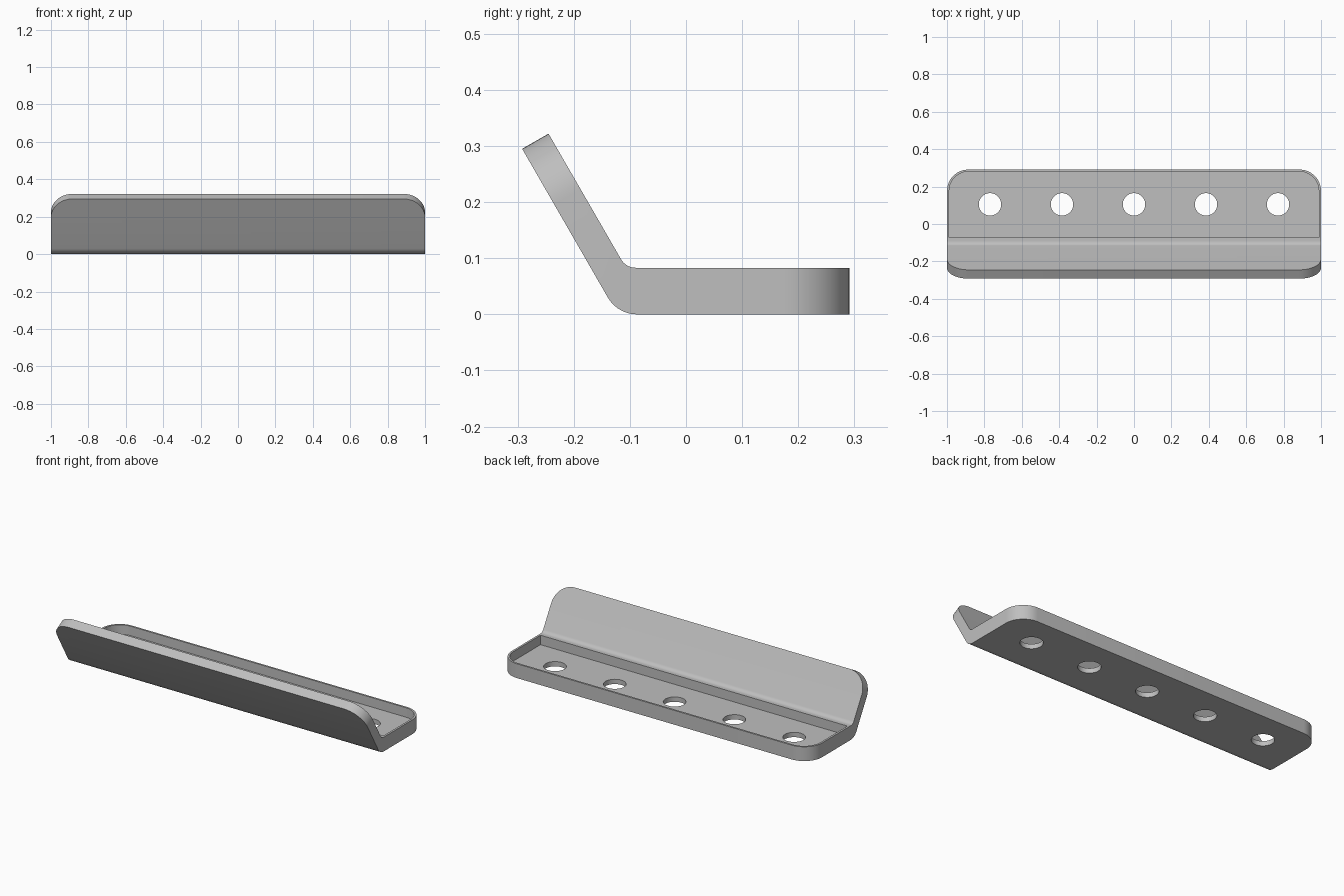
import bpy, bmesh, math
from mathutils import Vector

if "Cube" in bpy.data.objects:
    bpy.data.objects.remove(bpy.data.objects["Cube"])

steel = bpy.data.materials.new("steel grey")
steel.diffuse_color = (0.52, 0.52, 0.52, 1)
steel.use_nodes = True
steel.node_tree.nodes["Principled BSDF"].inputs["Base Color"].default_value = steel.diffuse_color


def fillet(corner, a, b, r, n=10):
    """Arc points rounding a 2D corner between directions a and b."""
    a, b = a.normalized(), b.normalized()
    half = a.angle(b) / 2
    centre = corner + (a + b).normalized() * r / math.sin(half)
    p = corner + a * r / math.tan(half) - centre
    q = corner + b * r / math.tan(half) - centre
    total = math.pi - 2 * half
    return [centre + (p * math.sin(total * (1 - i / n)) + q * math.sin(total * i / n))
            / math.sin(total) for i in range(n + 1)]


def prism(name, points, place, offset):
    """Extrude a closed outline by an offset vector."""
    bm = bmesh.new()
    face = bm.faces.new([bm.verts.new(place(p)) for p in points])
    ext = bmesh.ops.extrude_face_region(bm, geom=[face])
    moved = [g for g in ext["geom"] if isinstance(g, bmesh.types.BMVert)]
    bmesh.ops.translate(bm, verts=moved, vec=offset)
    bmesh.ops.recalc_face_normals(bm, faces=bm.faces[:])
    mesh = bpy.data.meshes.new(name)
    bm.to_mesh(mesh)
    bm.free()
    obj = bpy.data.objects.new(name, mesh)
    bpy.context.collection.objects.link(obj)
    mesh.materials.append(steel)
    return obj


# Bent bracket: thick base with a thinner flange leaning forward at 60 degrees
up, back = Vector((-0.5, math.sqrt(3) / 2)), Vector((1, 0))
profile = [Vector((0.291, 0.083)), Vector((0.291, 0))]
profile += fillet(Vector((-0.122, 0)), back, up, 0.06)
profile += [Vector((-0.292, 0.295)), Vector((-0.245, 0.322))]
profile += fillet(Vector((-0.107, 0.083)), up, back, 0.03)
bracket = prism("bracket", profile, lambda p: (-1, p.x, p.y), (2, 0, 0))

# Rounded outer corners of the base and the flange
bm = bmesh.new()
bm.from_mesh(bracket.data)
corners = []
for e in bm.edges:
    a, b = (v.co for v in e.verts)
    same_side = abs(a.x - b.x) < 1e-4
    if same_side and (min(a.y, b.y) > 0.28 or min(a.z, b.z) > 0.28):
        corners.append(e)
bmesh.ops.bevel(bm, geom=corners, offset=0.115, segments=14, profile=0.5, affect='EDGES')
bm.to_mesh(bracket.data)
bm.free()

# Pocket in the base, rounded at the back corners
outline = [Vector((-0.988, -0.073)), Vector((0.988, -0.073))]
outline += fillet(Vector((0.988, 0.28)), Vector((0, -1)), Vector((-1, 0)), 0.103, 14)
outline += fillet(Vector((-0.988, 0.28)), Vector((1, 0)), Vector((0, -1)), 0.103, 14)
cutters = [prism("pocket_cutter", outline, lambda p: (p.x, p.y, 0.028), (0, 0, 0.2))]

# Five screw holes
for i in range(-2, 3):
    circle = [Vector((i * 0.385 + 0.06 * math.cos(t), 0.105 + 0.06 * math.sin(t)))
              for t in (math.tau * k / 40 for k in range(40))]
    cutters.append(prism("hole_cutter", circle, lambda p: (p.x, p.y, -0.1), (0, 0, 0.2)))

bpy.context.view_layer.objects.active = bracket
bracket.select_set(True)
for c in cutters:
    mod = bracket.modifiers.new("cut", 'BOOLEAN')
    mod.operation, mod.solver, mod.object = 'DIFFERENCE', 'EXACT', c
    bpy.ops.object.modifier_apply(modifier=mod.name)
    bpy.data.objects.remove(c)
bpy.ops.object.shade_smooth_by_angle(angle=math.radians(30))
